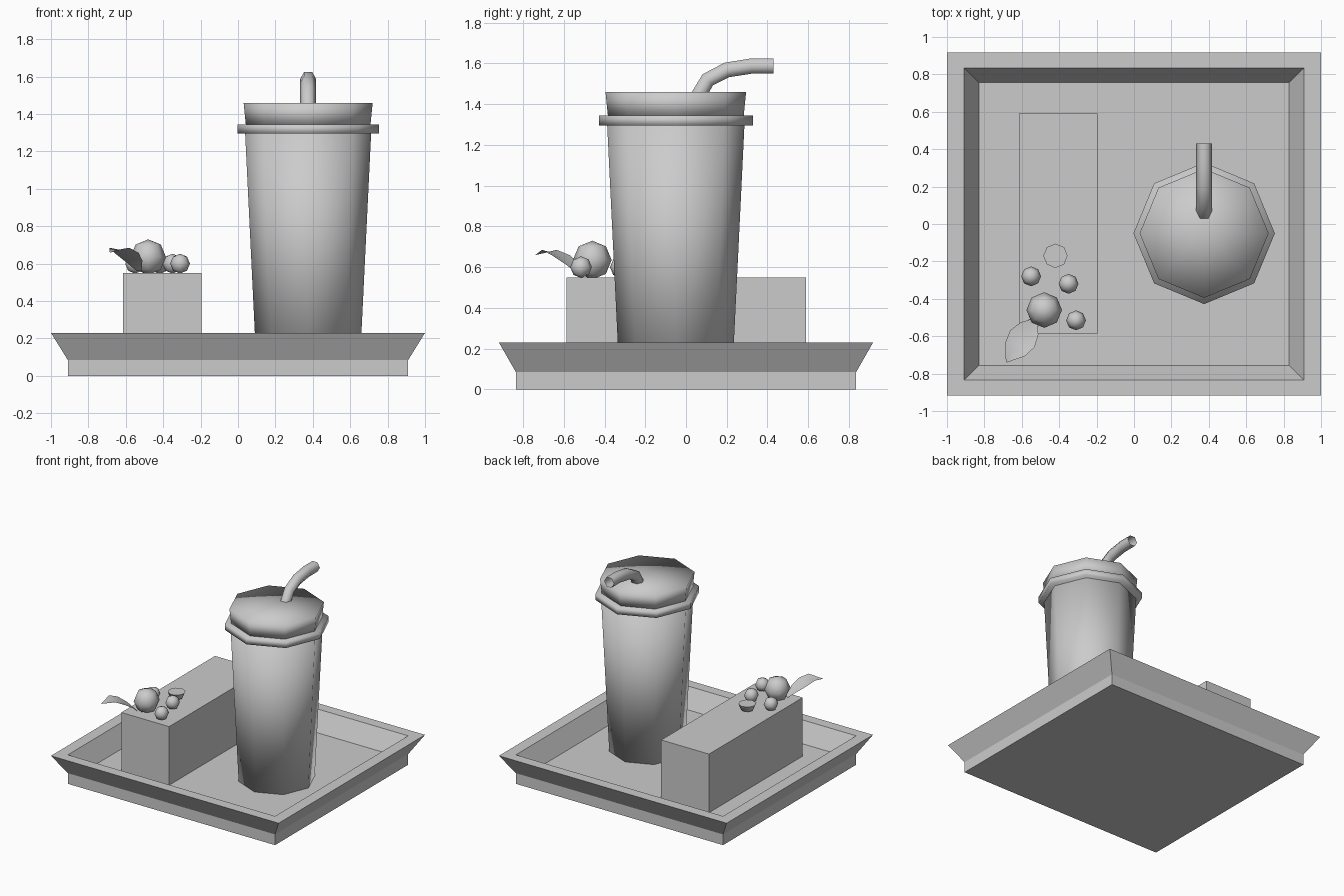
import bpy, bmesh, math
from mathutils import Vector, Matrix

if "Cube" in bpy.data.objects:
    bpy.data.objects.remove(bpy.data.objects["Cube"])

grey = bpy.data.materials.new("plain grey")
grey.use_nodes = True
COLOUR = (0.6, 0.6, 0.6, 1)
grey.diffuse_color = COLOUR
grey.node_tree.nodes["Principled BSDF"].inputs["Base Color"].default_value = COLOUR


def finish(name, bm, smooth=True, closed=True):
    if closed:
        bmesh.ops.recalc_face_normals(bm, faces=bm.faces)
    for f in bm.faces:
        f.smooth = smooth
    mesh = bpy.data.meshes.new(name)
    bm.to_mesh(mesh)
    bm.free()
    mesh.materials.append(grey)
    obj = bpy.data.objects.new(name, mesh)
    bpy.context.collection.objects.link(obj)
    return obj


def bridge(bm, rings, loop=True):
    """Join successive rows of vertices with quads."""
    for a, b in zip(rings, rings[1:]):
        n = len(a)
        for i in range(n if loop else n - 1):
            j = (i + 1) % n
            bm.faces.new((a[i], a[j], b[j], b[i]))


def lathe(name, profile, centre, sides=8):
    """Turn a (radius, height) profile; ends are closed with fans."""
    bm = bmesh.new()
    rings = []
    for r, z in profile:
        rings.append([bm.verts.new((centre[0] + r * math.cos(math.tau * i / sides),
                                    centre[1] + r * math.sin(math.tau * i / sides), z))
                      for i in range(sides)])
    bridge(bm, rings)
    for ring, (r, z) in ((rings[0], profile[0]), (rings[-1], profile[-1])):
        hub = bm.verts.new((*centre, z))
        for i in range(sides):
            bm.faces.new((ring[i], ring[(i + 1) % sides], hub))
    return finish(name, bm)


def berry(name, x, y, z, r, half=False):
    bm = bmesh.new()
    bmesh.ops.create_uvsphere(bm, u_segments=8, v_segments=4, radius=r,
                              matrix=Matrix.Translation((x, y, z)))
    if half:
        bmesh.ops.delete(bm, geom=[v for v in bm.verts if v.co.z > z + 0.01], context='VERTS')
        bmesh.ops.holes_fill(bm, edges=bm.edges)
    obj = finish(name, bm)
    if half:
        for f in obj.data.polygons:
            f.use_smooth = f.normal.z < 0.9


# Tray: rectangular rings from the underside, over the rim, to the floor
bm = bmesh.new()
rings = []
for x, y, z in ((0.91, 0.835, 0), (0.91, 0.835, 0.085), (1, 0.918, 0.23),
                (0.91, 0.835, 0.23), (0.83, 0.757, 0.085)):
    rings.append([bm.verts.new((sx * x, sy * y, z))
                  for sx, sy in ((-1, -1), (1, -1), (1, 1), (-1, 1))])
bridge(bm, rings)
bm.faces.new(rings[0])
bm.faces.new(rings[-1])
finish("tray", bm, smooth=False)

# Food box
bm = bmesh.new()
bmesh.ops.create_cube(bm, size=1, matrix=Matrix.Translation((-0.405, 0.002, 0.3175))
                      @ Matrix.Diagonal((0.42, 1.175, 0.465, 1)))
finish("food_box", bm, smooth=False)

# Cup with its lid
CUP = (0.375, -0.05)
lathe("cup", [(0.278, 0.085), (0.337, 1.3)], CUP)
lathe("lid_flange", [(0.378, 1.295), (0.378, 1.345)], CUP)
lathe("lid", [(0.333, 1.34), (0.345, 1.46)], CUP)

# Bent straw, open at the end
path = [Vector((CUP[0], y, z)) for y, z in
        ((0.06, 1.44), (0.107, 1.52), (0.2, 1.568), (0.32, 1.587), (0.43, 1.587))]
bm = bmesh.new()
rings = []
for i, p in enumerate(path):
    along = (path[min(i + 1, len(path) - 1)] - path[max(i - 1, 0)]).normalized()
    side = Vector((1, 0, 0))
    up = side.cross(along)
    rings.append([bm.verts.new(p + 0.043 * (math.cos(a) * side + math.sin(a) * up))
                  for a in (math.tau * k / 6 for k in range(6))])
bridge(bm, rings)
finish("straw", bm)

# Berries on the box
berry("large_berry", -0.48, -0.46, 0.635, 0.095)
for n, (x, y) in enumerate(((-0.55, -0.28), (-0.35, -0.32), (-0.31, -0.515)), 1):
    berry(f"small_berry_{n}", x, y, 0.6, 0.053)
berry("halved_berry", -0.42, -0.17, 0.61, 0.065, half=True)

# Curled leaf: rows across the midrib
base = Vector((-0.528, -0.514, 0))
along = Vector((-0.567, -0.823, 0))
across = Vector((0.823, -0.567, 0))
bm = bmesh.new()
rows = []
for t, width, z in ((0, 0.015, 0.56), (0.055, 0.058, 0.605), (0.12, 0.079, 0.648),
                    (0.19, 0.064, 0.675), (0.273, 0.003, 0.66)):
    rows.append([bm.verts.new(base + along * t + across * width * s
                              + Vector((0, 0, z + 0.01 * abs(s) * (width > 0.02))))
                 for s in (-1, 0, 1)])
bridge(bm, rows, loop=False)
for f in bm.faces:
    f.normal_update()
if sum(f.normal.z for f in bm.faces) < 0:
    bmesh.ops.reverse_faces(bm, faces=bm.faces)
finish("leaf", bm, closed=False)
